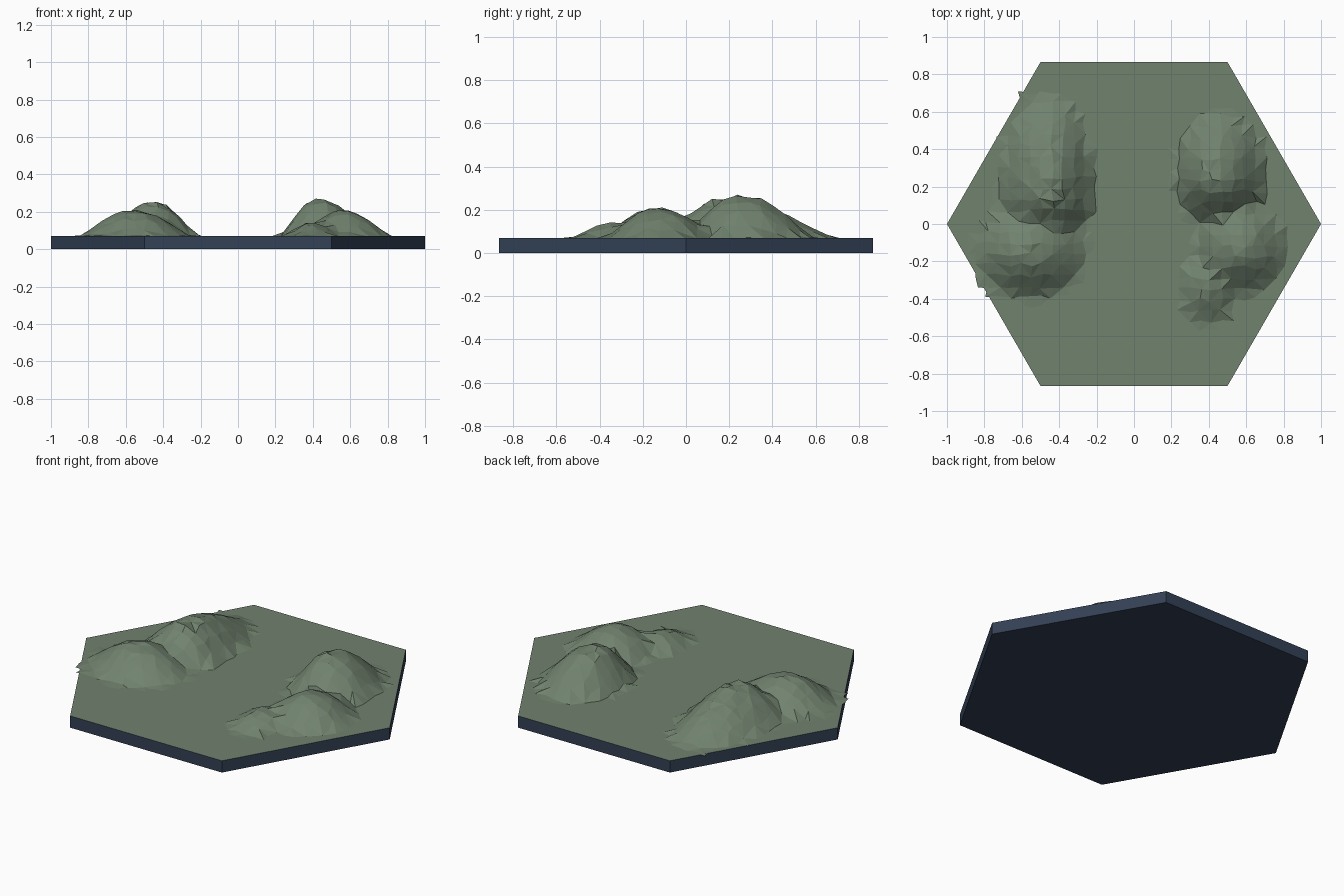
import bpy, bmesh, math, random

if "Cube" in bpy.data.objects:
    bpy.data.objects.remove(bpy.data.objects["Cube"])

random.seed(4)
TOP = 0.07


def material(name, rgb):
    m = bpy.data.materials.new(name)
    m.diffuse_color = (*rgb, 1)
    m.use_nodes = True
    m.node_tree.nodes["Principled BSDF"].inputs["Base Color"].default_value = m.diffuse_color
    return m


green = material("moss green", (0.165, 0.225, 0.158))
slate = material("slate blue", (0.033, 0.053, 0.091))


def finish(bm, name, mats):
    me = bpy.data.meshes.new(name)
    bm.to_mesh(me)
    bm.free()
    for m in mats:
        me.materials.append(m)
    ob = bpy.data.objects.new(name, me)
    bpy.context.collection.objects.link(ob)
    return ob


# Hexagonal base tile: green upper face, slate sides and underside
bm = bmesh.new()
ring = [bm.verts.new((math.cos(math.radians(60 * i)), math.sin(math.radians(60 * i)), 0)) for i in range(6)]
face = bm.faces.new(ring)
up = bmesh.ops.extrude_face_region(bm, geom=[face])["geom"]
bmesh.ops.translate(bm, vec=(0, 0, TOP), verts=[v for v in up if isinstance(v, bmesh.types.BMVert)])
bmesh.ops.recalc_face_normals(bm, faces=bm.faces)
for f in bm.faces:
    f.material_index = 0 if f.normal.z > 0.5 else 1
finish(bm, "hex_tile", [green, slate])


def height(x, y, bumps):
    """Highest of several lopsided domes: (x, y, left, right, front, back reach, height)."""
    best = 0
    for cx, cy, left, right, front, back, h in bumps:
        dx = (x - cx) / (right if x > cx else left)
        dy = (y - cy) / (back if y > cy else front)
        d = min(1, math.hypot(dx, dy))
        best = max(best, h * (1 - d * d) ** 1.35)
    return best


# Faceted hill ranges standing on the tile
def hills(name, bumps, x0, x1, y0, y1, step=0.058):
    bm = bmesh.new()
    nx, ny = round((x1 - x0) / step), round((y1 - y0) / step)
    rows = []
    for j in range(ny + 1):
        row = []
        for i in range(nx + 1):
            x = x0 + i * step + random.uniform(-0.012, 0.012)
            y = y0 + j * step + random.uniform(-0.012, 0.012)
            h = height(x, y, bumps)
            h *= random.uniform(0.94, 1.03)
            row.append(bm.verts.new((x, y, TOP + h - 0.001)))
        rows.append(row)
    for j in range(ny):
        for i in range(nx):
            a, b, c, d = rows[j][i], rows[j][i + 1], rows[j + 1][i + 1], rows[j + 1][i]
            tris = ((a, b, c), (a, c, d)) if (i + j) % 2 else ((a, b, d), (b, c, d))
            for t in tris:
                if max(v.co.z for v in t) > TOP + 0.001:  # keep only raised ground
                    bm.faces.new(t)
    bmesh.ops.delete(bm, geom=[v for v in bm.verts if not v.link_faces], context='VERTS')
    finish(bm, name, [green])


hills("left_hills", [
    (-0.45, 0.16, 0.28, 0.24, 0.25, 0.54, 0.185),
    (-0.56, -0.14, 0.29, 0.31, 0.26, 0.26, 0.142)], -0.90, -0.15, -0.45, 0.75)
hills("right_hills", [
    (0.44, 0.25, 0.22, 0.27, 0.27, 0.35, 0.205),
    (0.56, -0.13, 0.24, 0.26, 0.25, 0.27, 0.142),
    (0.39, -0.33, 0.15, 0.16, 0.21, 0.19, 0.075)], 0.18, 0.88, -0.58, 0.66)
